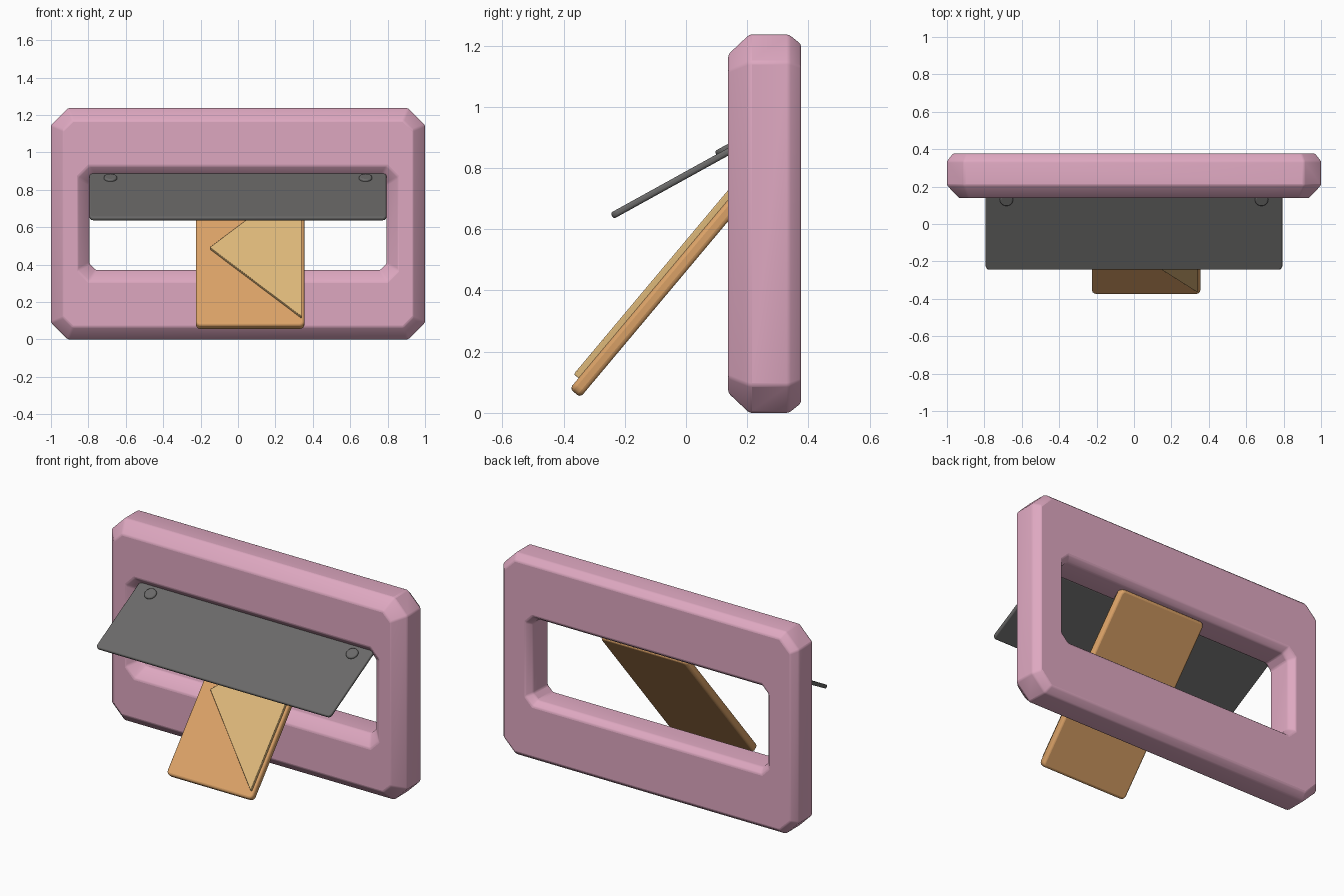
import bpy, bmesh, math
from mathutils import Matrix

cube = bpy.data.objects.get("Cube")
if cube:
    bpy.data.objects.remove(cube, do_unlink=True)


def material(name, rgb):
    m = bpy.data.materials.new(name)
    m.use_nodes = True
    m.diffuse_color = (*rgb, 1)
    m.node_tree.nodes["Principled BSDF"].inputs["Base Color"].default_value = (*rgb, 1)
    return m


PINK = material("pink", (0.73, 0.39, 0.53))
GREY = material("dark grey", (0.145, 0.143, 0.141))
ORANGE = material("orange", (0.716, 0.366, 0.138))
YELLOW = material("pale yellow", (0.73, 0.479, 0.195))


def finish(name, bm, mat, bevel, segments=2, place=None):
    bmesh.ops.recalc_face_normals(bm, faces=bm.faces)
    if place:
        bm.transform(place)
    mesh = bpy.data.meshes.new(name)
    bm.to_mesh(mesh)
    bm.free()
    mesh.materials.append(mat)
    ob = bpy.data.objects.new(name, mesh)
    bpy.context.collection.objects.link(ob)
    mod = ob.modifiers.new("soft edges", "BEVEL")
    mod.width, mod.segments, mod.limit_method = bevel, segments, "ANGLE"
    bpy.ops.object.select_all(action="DESELECT")
    ob.select_set(True)
    bpy.context.view_layer.objects.active = ob
    bpy.ops.object.shade_smooth_by_angle(angle=math.radians(40))
    return ob


def slab(name, size, mat, bevel, corner, place):
    """Thin sheet with rounded corners and softened rims."""
    bm = bmesh.new()
    bmesh.ops.create_cube(bm, size=1, matrix=Matrix.Diagonal((*size, 1)))
    upright = [e for e in bm.edges if abs(e.verts[0].co.z - e.verts[1].co.z) > size[2] / 2]
    bmesh.ops.bevel(bm, geom=upright, offset=corner, segments=3, profile=0.5, affect="EDGES")
    return finish(name, bm, mat, bevel, 3, place)


def tilted(x, y, z, degrees):
    return Matrix.Translation((x, y, z)) @ Matrix.Rotation(math.radians(degrees), 4, "X")


# Frame: octagonal loops joined into a closed ring (half width, half height, corner cut, depth)
MID = 0.618
loops = [
    (0.935, 0.553, 0.052, 0.138), (1.0, 0.618, 0.09, 0.207),
    (1.0, 0.618, 0.09, 0.336), (0.968, 0.586, 0.072, 0.376),
    (0.825, 0.276, 0.05, 0.376), (0.795, 0.248, 0.035, 0.34),
    (0.795, 0.248, 0.035, 0.2), (0.858, 0.308, 0.06, 0.138),
]
bm = bmesh.new()
rings = []
for hx, hz, c, y in loops:
    ring = []
    for sx, sz in ((1, 1), (-1, 1), (-1, -1), (1, -1)):
        pair = [(sx * hx, sz * (hz - c)), (sx * (hx - c), sz * hz)]
        if sx * sz < 0:
            pair.reverse()
        ring += [bm.verts.new((x, y, MID + z)) for x, z in pair]
    rings.append(ring)
for i, a in enumerate(rings):
    b = rings[(i + 1) % len(rings)]
    for j in range(len(a)):
        k = (j + 1) % len(a)
        bm.faces.new((a[j], a[k], b[k], b[j]))
finish("slot_frame", bm, PINK, 0.008)

# Hinged flap with two flat pins
flap = tilted(0, -0.025, 0.763, 28.9)
slab("flap", (1.586, 0.495, 0.022), GREY, 0.008, 0.02, flap)
for side, x in (("left", 0.682), ("right", -0.682)):
    bm = bmesh.new()
    bmesh.ops.create_cone(bm, cap_ends=True, segments=32, radius1=0.037, radius2=0.034, depth=0.02)
    finish(side + "_flap_pin", bm, GREY, 0.006, 2, flap @ Matrix.Translation((x, 0.183, 0.013)))

# Envelope passing through the slot
envelope = tilted(0.065, -0.025, 0.467, 50)
slab("envelope", (0.58, 1.05, 0.045), ORANGE, 0.016, 0.025, envelope)

# Triangular closing flap on the envelope
bm = bmesh.new()
corners = ((0.275, -0.482), (0.275, 0.482), (-0.215, 0))
base = bm.faces.new([bm.verts.new((x, y, 0.01)) for x, y in corners])
top = bmesh.ops.extrude_face_region(bm, geom=[base])["geom"]
bmesh.ops.translate(bm, vec=(0, 0, 0.033), verts=[v for v in top if isinstance(v, bmesh.types.BMVert)])
finish("envelope_flap", bm, YELLOW, 0.004, 2, envelope)
